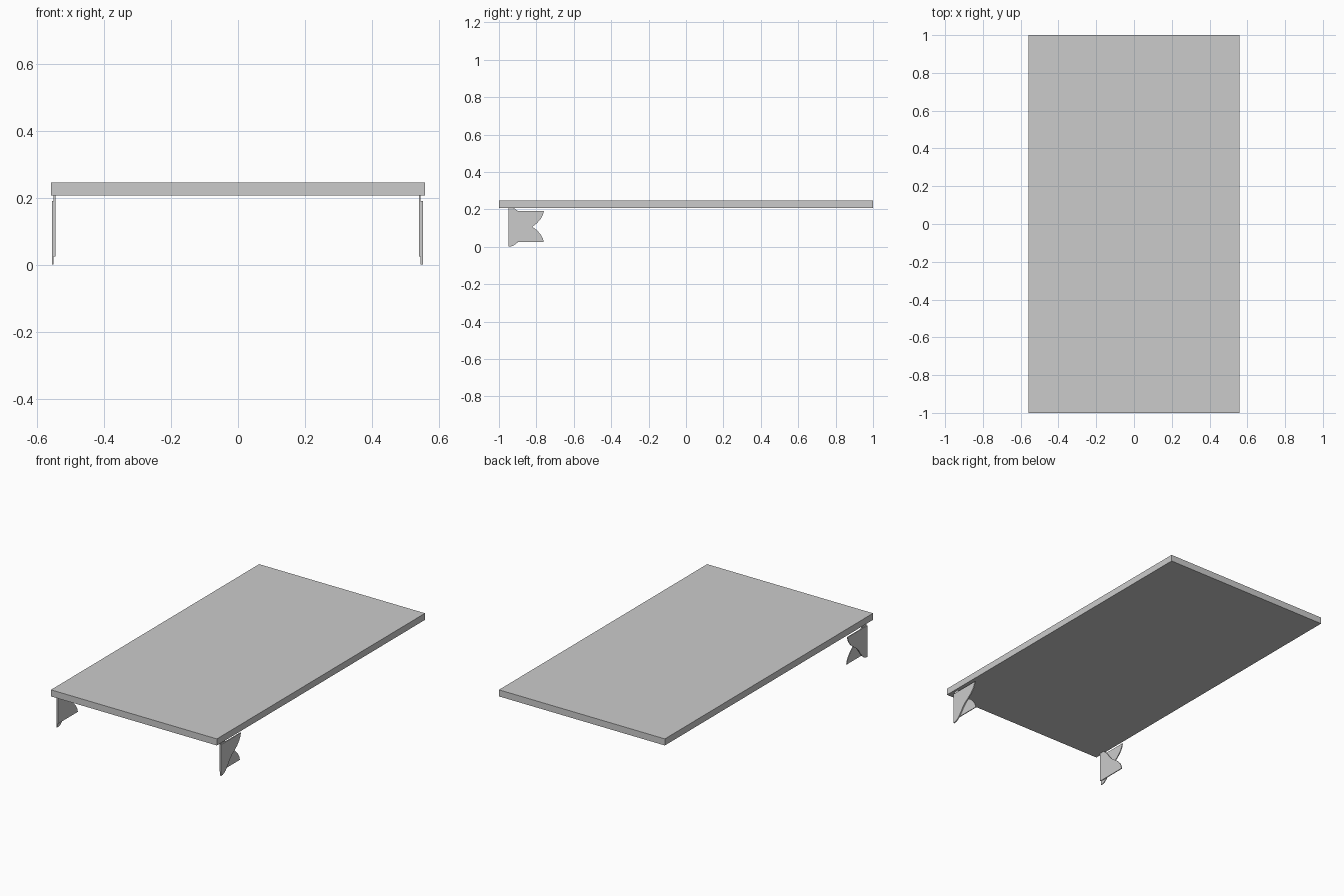
import bpy, bmesh

if "Cube" in bpy.data.objects:
    bpy.data.objects.remove(bpy.data.objects["Cube"])

# Half of the ogee bracket edge, (y, z) from upper tip down to the foot
CURVE = [(-0.76, 0.19), (-0.766, 0.168), (-0.778, 0.147), (-0.797, 0.126),
         (-0.82, 0.108), (-0.846, 0.09), (-0.867, 0.068), (-0.885, 0.042),
         (-0.903, 0.02), (-0.922, 0.006), (-0.936, 0.001)]
OUTER = [(-0.95, 0.0), (-0.95, 0.19)] + CURVE
INNER = [(y, 0.214 - z) for y, z in OUTER]


def plate(name, profile, x0, x1):
    """Thin plate: a y-z profile extruded from x0 to x1."""
    bm = bmesh.new()
    face = bm.faces.new([bm.verts.new((x0, y, z)) for y, z in profile])
    new = bmesh.ops.extrude_face_region(bm, geom=[face])["geom"]
    verts = [v for v in new if isinstance(v, bmesh.types.BMVert)]
    bmesh.ops.translate(bm, verts=verts, vec=(x1 - x0, 0, 0))
    bmesh.ops.recalc_face_normals(bm, faces=bm.faces)
    mesh = bpy.data.meshes.new(name)
    bm.to_mesh(mesh)
    bm.free()
    obj = bpy.data.objects.new(name, mesh)
    bpy.context.collection.objects.link(obj)


# Tabletop
bpy.ops.mesh.primitive_cube_add(size=1, location=(0, 0, 0.226))
top = bpy.context.object
top.name = "tabletop"
top.scale = (1.116, 2.0, 0.04)
bpy.ops.object.transform_apply(location=False, rotation=False, scale=True)

# Front bracket feet: outer plate with its tip up, inner plate with its tip down
for side, outer, inner in (("left", (-0.555, -0.55), (-0.55, -0.545)),
                           ("right", (0.545, 0.552), (0.54, 0.545))):
    plate(side + "_foot_outer_plate", OUTER, *outer)
    plate(side + "_foot_inner_plate", INNER, *inner)
